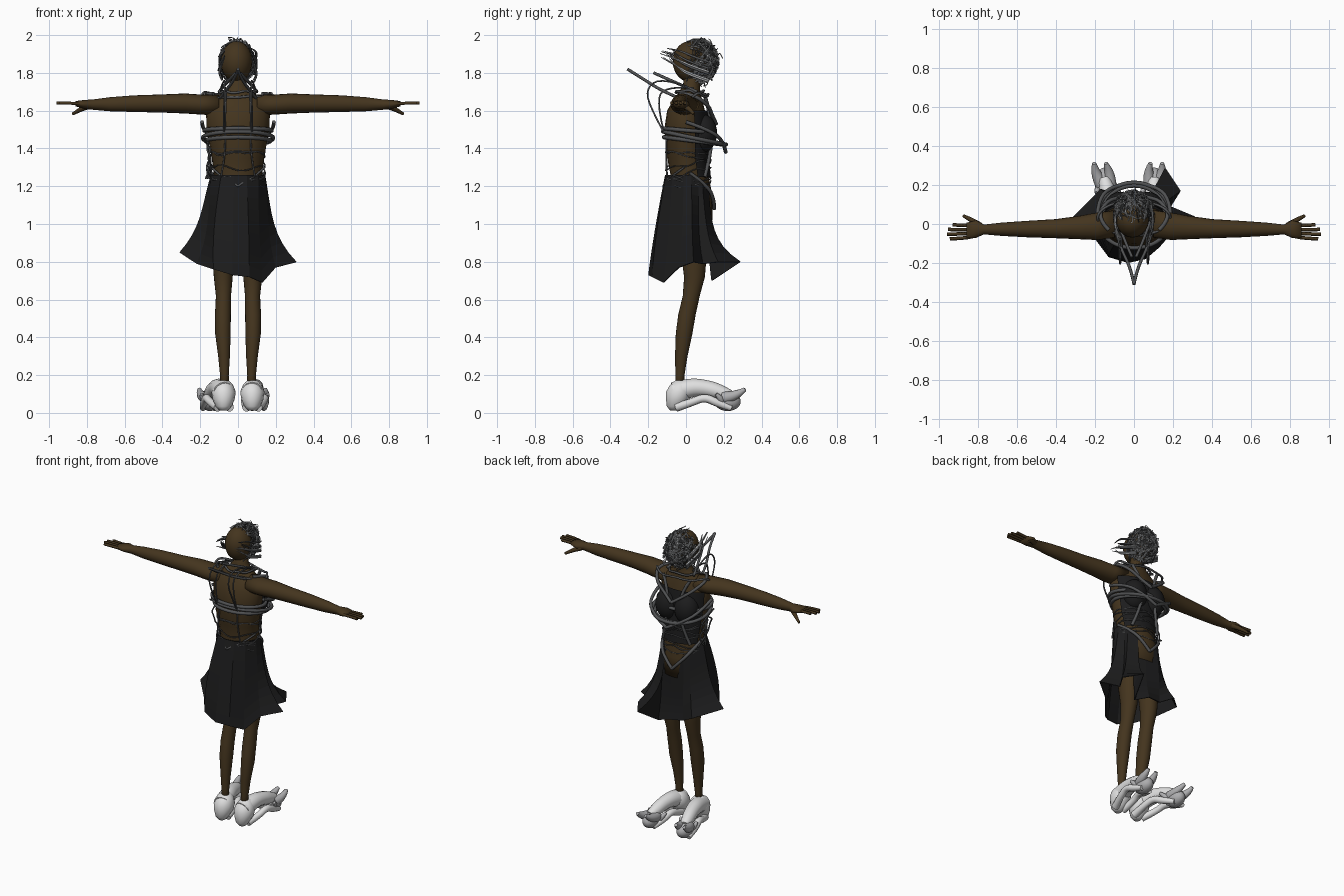
import bpy, bmesh, random
from math import sin, cos, pi, atan2, radians
from mathutils import Vector

random.seed(4)
if "Cube" in bpy.data.objects:
    bpy.data.objects.remove(bpy.data.objects["Cube"])


def material(name, *rgb):
    m = bpy.data.materials.new(name)
    m.use_nodes = True
    m.diffuse_color = (*rgb, 1)
    m.node_tree.nodes["Principled BSDF"].inputs["Base Color"].default_value = (*rgb, 1)
    return m


SKIN = material("brown_skin", .058, .035, .013)
CLOTH = material("black_cloth", .012, .012, .0125)
METAL = material("dark_metal", .08, .082, .085)
WIRE = material("light_wire", .4, .41, .42)
BONE = material("pale_bone", .74, .74, .74)
SHADE = material("grey_bone", .42, .42, .43)


def add_object(name, data, mat):
    ob = bpy.data.objects.new(name, data)
    bpy.context.collection.objects.link(ob)
    data.materials.append(mat)
    return ob


def from_bmesh(name, bm, mat, smooth=True):
    bmesh.ops.recalc_face_normals(bm, faces=bm.faces)
    me = bpy.data.meshes.new(name)
    bm.to_mesh(me)
    bm.free()
    for p in me.polygons:
        p.use_smooth = smooth
    return add_object(name, me, mat)


def skin_rings(name, rings, mat, closed=True, caps=True, smooth=True):
    """Bridge rows of points into one surface."""
    bm = bmesh.new()
    rows = [[bm.verts.new(p) for p in r] for r in rings]
    n = len(rows[0])
    for a, b in zip(rows, rows[1:]):
        for i in range(n if closed else n - 1):
            j = (i + 1) % n
            bm.faces.new((a[i], a[j], b[j], b[i]))
    if caps:
        bm.faces.new(rows[0])
        bm.faces.new(rows[-1])
    return from_bmesh(name, bm, mat, smooth)


def loft(name, sections, mat, axis="z", start=0, end=360, grow=0, n=20):
    """Sections are (position along axis, two centres, two radii)."""
    full = end - start == 360
    rings = []
    for along, u, v, ru, rv in sections:
        row = []
        for i in range(n):
            a = radians(start + (end - start) * i / (n if full else n - 1))
            p, q = u + (ru + grow) * cos(a), v + (rv + grow) * sin(a)
            row.append((p, q, along) if axis == "z" else (along, p, q))
        rings.append(row)
    return skin_rings(name, rings, mat, full, full)


def tubes(name, paths, radius, mat, taper=None, cyclic=False, sides=1):
    """Sweep smooth round tubes along paths and keep them as one mesh."""
    cu = bpy.data.curves.new(name, "CURVE")
    cu.dimensions = "3D"
    cu.bevel_depth, cu.bevel_resolution, cu.use_fill_caps = radius, sides, True
    cu.resolution_u = 4
    for path in paths:
        sp = cu.splines.new("NURBS")
        sp.points.add(len(path) - 1)
        sp.order_u = 3
        sp.use_endpoint_u, sp.use_cyclic_u = not cyclic, cyclic
        for i, p in enumerate(path):
            sp.points[i].co = (*p, 1)
            sp.points[i].radius = taper[i] if taper else 1
    temp = bpy.data.objects.new(name, cu)
    bpy.context.collection.objects.link(temp)
    me = bpy.data.meshes.new_from_object(temp.evaluated_get(bpy.context.evaluated_depsgraph_get()))
    bpy.data.objects.remove(temp)
    me.materials.clear()
    for p in me.polygons:
        p.use_smooth = True
    return add_object(name, me, mat)


def ball(name, centre, size, mat):
    bm = bmesh.new()
    bmesh.ops.create_uvsphere(bm, u_segments=20, v_segments=14, radius=1)
    bmesh.ops.scale(bm, vec=size, verts=bm.verts)
    bmesh.ops.translate(bm, vec=centre, verts=bm.verts)
    return from_bmesh(name, bm, mat)


def both(path):
    return [path, [(-x, y, z) for x, y, z in path]]


def hoop(z, tilt, rx, ry, cy, wobble=0):
    pts = []
    for i in range(16):
        a = i * pi / 8
        w = random.uniform(-wobble, wobble)
        pts.append((rx * cos(a), cy + ry * sin(a), z + tilt * sin(a) + w))
    return pts


# Body and head
torso = [(1.02, 0, .03, .135, .11), (1.15, 0, .02, .135, .12), (1.25, 0, .02, .125, .1),
         (1.35, 0, .005, .138, .105), (1.5, 0, 0, .165, .115), (1.6, 0, 0, .17, .1),
         (1.66, 0, .01, .14, .075), (1.7, 0, .02, .075, .055), (1.74, 0, .03, .046, .045),
         (1.82, 0, .035, .045, .045)]
loft("torso", torso, SKIN)
ball("head", (-.008, .02, 1.86), (.084, .09, .108), SKIN)
ball("jaw", (-.005, .05, 1.8), (.055, .065, .06), SKIN)

for s, side in ((1, "left"), (-1, "right")):
    # Arms, with palm, fingers and thumb
    arm = [(.1, 0, 1.63, .07, .055), (.19, -.012, 1.632, .07, .053), (.28, -.018, 1.638, .06, .053),
           (.4, -.024, 1.638, .049, .048), (.55, -.026, 1.637, .042, .044), (.68, -.027, 1.634, .034, .037),
           (.77, -.028, 1.632, .025, .027), (.81, -.026, 1.633, .045, .024), (.86, -.036, 1.637, .042, .014)]
    loft(side + "_arm", [(s * a, *r) for a, *r in arm], SKIN, "x")
    tips = [.93, .955, .96, .945]
    fingers = [[(s * .84, -.008 - .02 * i, 1.637), (s * .9, -.006 - .023 * i, 1.641),
                (s * t, -.004 - .024 * i, 1.64)] for i, t in enumerate(tips)]
    tubes(side + "_fingers", fingers, .009, SKIN)
    tubes(side + "_thumb", [[(s * .79, -.01, 1.625), (s * .83, .02, 1.61), (s * .875, .042, 1.582)]],
          .013, SKIN, (1.4, 1, .6))
    # Legs
    leg = [(.1, .07, -.035, .023, .024), (.2, .072, -.032, .023, .024), (.3, .074, -.025, .031, .033),
           (.42, .08, -.01, .041, .044), (.52, .08, .005, .042, .046), (.62, .077, .028, .04, .045),
           (.72, .078, .045, .05, .055), (.9, .08, .04, .062, .075), (1.05, .073, .03, .062, .085)]
    loft(side + "_leg", [(z, s * x, *r) for z, x, *r in leg], SKIN)

    # Bone shoes: heel shell, arched upper, jaw rails and forked toe
    out = .035 if s > 0 else -.09
    hx = s * .076

    def foot(*points):
        return [(hx + out * max(0, y + .05) / .33 + dx, y, z) for dx, y, z in points]

    shell = [(.012, hx, -.06, .022, .025), (.035, hx, -.058, .042, .045), (.07, hx, -.045, .058, .062),
             (.11, hx, -.038, .064, .07), (.145, hx, -.03, .052, .058), (.172, hx, -.025, .028, .032)]
    loft(side + "_shoe_heel", shell, BONE, n=14)
    tubes(side + "_shoe_upper", [foot((0, -.06, .11), (0, .02, .135), (0, .1, .132), (0, .17, .115), (0, .23, .09))],
          .046, BONE, (1.2, 1.1, .95, .9, .7), sides=4)
    for d in (-1, 1):
        tubes(side + "_shoe_rail", [foot((d * .03, -.05, .03), (d * .05, .03, .055), (d * .05, .1, .085),
                                         (d * .045, .17, .05), (d * .03, .24, .025))],
              .02, BONE, (1.2, 1, 1.1, 1.1, .8), sides=3)
        tubes(side + "_shoe_toe_horn", [foot((d * .02, .2, .08), (d * .04, .26, .085), (d * .03, .312, .125))],
              .026, SHADE, (1.3, 1.1, .4), sides=3)
        tubes(side + "_shoe_side_horn", [foot((0, .18, .05), (d * .045, .2, .06), (d * .06, .16, .1))],
              .022, SHADE, (1.3, 1, .4), sides=3)
    ball(side + "_shoe_toe", foot((0, .22, .06))[0], (.048, .07, .05), SHADE)

# Bodice
bodice = [(z, x, y, rx, ry) for z, x, y, rx, ry in torso if 1.2 < z < 1.65]
loft("bodice_back_panel", bodice, CLOTH, start=22, end=158, grow=.012)
for s in (1, -1):
    ball("bodice_cup", (s * .07, .09, 1.48), (.08, .075, .1), CLOTH)

# Skirt, flaring late from the waist to an uneven hem
hem = [(.31, .04, .8), (.19, .09, .79), (.24, .17, .8), (.16, .29, .8), (.11, .14, .7),
       (.02, .17, .74), (-.08, .15, .75), (-.17, .18, .8), (-.31, .04, .85), (-.22, -.05, .79),
       (-.13, -.17, .76), (-.03, -.2, .73), (.06, -.18, .72), (.13, -.12, .69), (.2, -.04, .77)]
rings = []
for k in range(10):
    t = k / 9
    row = []
    for i, (x, y, z) in enumerate(hem):
        a = atan2(y, x)
        fold = 1.04 + .2 * t * (1 - t) * (-1) ** i + .3 * t * (1 - t) * (x < 0) - .04 * t
        top = Vector((.14 * cos(a), .012 + .12 * sin(a), 1.26 - .13 * max(0, sin(a)) ** 3))
        f = t if y < -.1 else .3 * t + .7 * t ** 4
        row.append(((top.x + (x - top.x) * f) * fold, (top.y + (y - top.y) * f) * fold, top.z + (z - top.z) * t))
    rings.append(row)
skirt = skin_rings("skirt", rings, CLOTH, caps=False, smooth=False)
skirt.modifiers.new("thickness", "SOLIDIFY").thickness = .006

# Metal bands round the chest
tubes("chest_bands", [hoop(1.495, -.012, .182, .135, .01), hoop(1.455, -.035, .19, .17, .045),
                      hoop(1.44, -.02, .175, .16, .04)], .011, METAL, cyclic=True, sides=2)
# Wires round the waist
waist = [hoop(random.uniform(1.2, 1.37), random.uniform(-.04, .04), .146, .122, .012, .018) for _ in range(7)]
tubes("waist_wires", waist, .0035, METAL, cyclic=True)
tubes("waist_points", both([(.14, -.01, 1.3), (.09, -.08, 1.25), (.04, -.105, 1.23), (0, -.12, 1.2)]), .006, METAL)
hanging = [[(-.16 + random.uniform(-.02, .02), random.uniform(-.05, .12), 1.46 - .055 * i) for i in range(5)]
           for _ in range(4)]
tubes("hanging_wires", hanging, .005, METAL)

# Harness straps, collar loops and raised spike
straps = both([(.09, .02, 1.72), (.07, -.13, 1.78), (.07, -.22, 1.71), (.075, -.17, 1.58), (.075, -.12, 1.49)])
straps += both([(.08, .04, 1.72), (.06, -.1, 1.73), (.065, -.16, 1.66), (.07, -.12, 1.5)])
straps += both([(.07, -.1, 1.5), (.06, -.11, 1.4), (.09, -.1, 1.25)])
tubes("front_straps", straps, .005, METAL)
tubes("spike", both([(.1, -.02, 1.66), (.07, -.12, 1.7), (.015, -.23, 1.77), (0, -.31, 1.82)])
      + both([(.1, .06, 1.7), (.06, -.06, 1.75), (.01, -.17, 1.8)]), .008, METAL, sides=2)
rear = both([(.13, -.03, 1.69), (.19, .03, 1.69), (.14, .12, 1.63), (.06, .14, 1.57), (0, .16, 1.53)])
rear += both([(.19, 0, 1.54), (.19, .12, 1.5), (.11, .2, 1.44), (0, .21, 1.38)])
rear += both([(.14, .02, 1.27), (.11, .12, 1.2), (.04, .15, 1.12), (0, .15, 1.08)])
rear += both([(.1, .1, 1.68), (.04, .13, 1.58), (.05, .14, 1.4), (.1, .1, 1.25)])
tubes("rear_harness", rear, .01, METAL, sides=2)
tubes("collar", [hoop(1.7, 0, .1, .075, .02, .01), hoop(1.68, .01, .19, .09, .03, .02)],
      .007, METAL, cyclic=True)


# Tangled wire hair around the back, sides and crown
def strand(loose=0):
    d = Vector((random.gauss(0, 1), random.gauss(.6, .9), random.gauss(0, .8))).normalized()
    if d.y < -.25:
        d.y = -d.y
    turn = Vector([random.gauss(0, .45) for _ in range(3)])
    pts = []
    for i in range(5):
        r = random.uniform(.93, 1.1) + loose * i
        pts.append((-.005 + d.x * .09 * r, .065 + d.y * .1 * r, 1.86 + d.z * .112 * r))
        d = (d + turn + Vector([random.gauss(0, .15) for _ in range(3)])).normalized()
        d.y = max(d.y, -.5)
    return pts


tubes("dark_hair", [strand() for _ in range(130)], .003, METAL)
tubes("light_hair", [strand(.015) for _ in range(130)], .003, WIRE)
tubes("flyaway_hair", [strand(.05) for _ in range(28)], .0025, METAL)
sweep = []
for i in range(18):
    s, h = (-1) ** i, random.uniform(-.06, .05)
    sweep.append([(s * .085, .12, 1.81 + h), (s * .1, .03, 1.84 + h), (s * .094, -.03, 1.87 + h),
                  (s * .07, -.04 - random.uniform(0, .1), 1.905 + h / 2)])
tubes("swept_hair", sweep[:8], .007, METAL, (1, 1, .8, .3))
tubes("light_swept_hair", sweep[8:], .006, WIRE, (1, 1, .8, .3))
